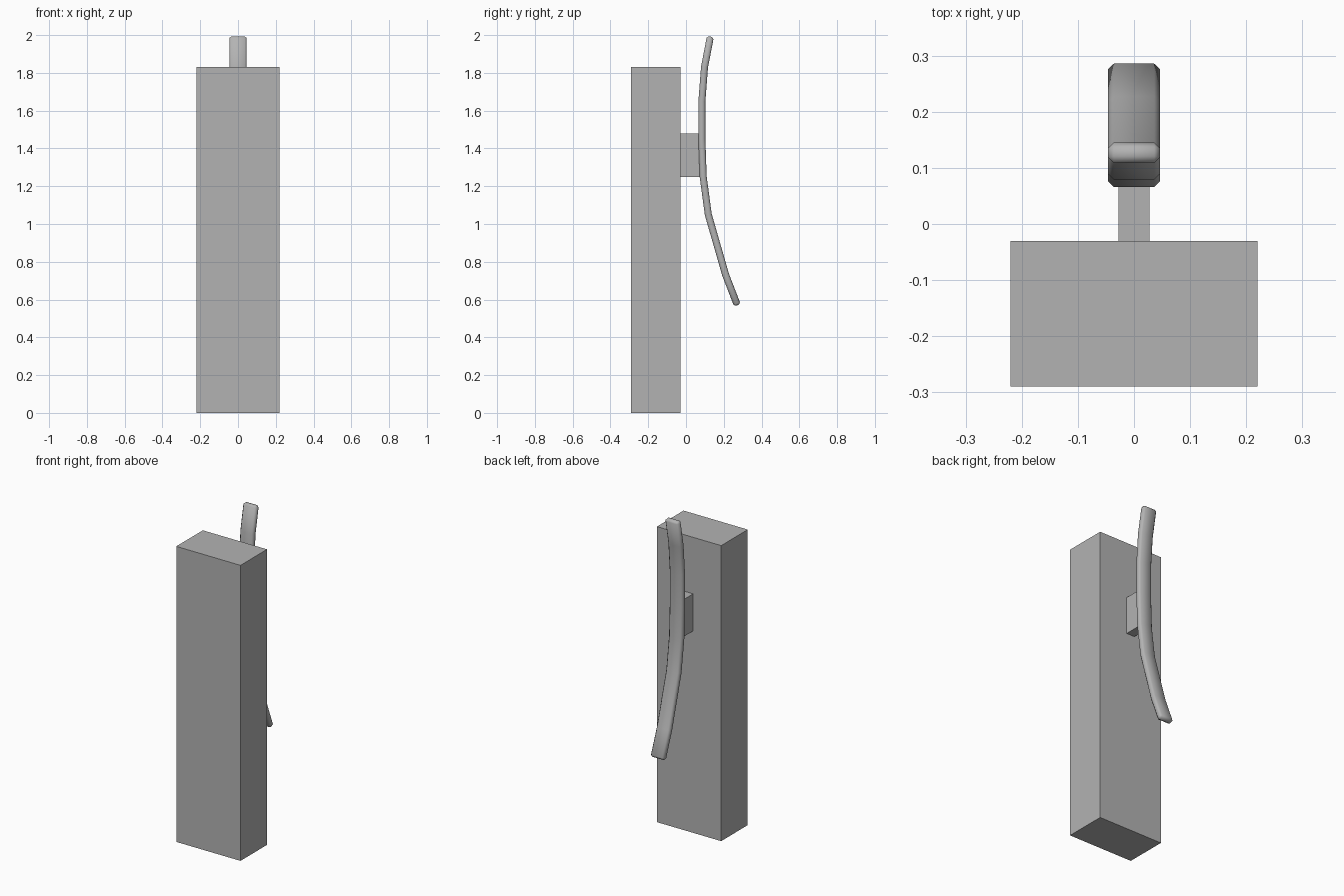
import bpy, bmesh
from mathutils import Vector

old = bpy.data.objects.get("Cube")
if old:
    bpy.data.objects.remove(old, do_unlink=True)

# Single grey material
grey = bpy.data.materials.new("plain grey")
grey.use_nodes = True
colour = (0.45, 0.45, 0.45, 1)
grey.diffuse_color = colour
grey.node_tree.nodes["Principled BSDF"].inputs["Base Color"].default_value = colour


def add_object(name, bm):
    bmesh.ops.recalc_face_normals(bm, faces=bm.faces)
    mesh = bpy.data.meshes.new(name)
    bm.to_mesh(mesh)
    bm.free()
    mesh.materials.append(grey)
    obj = bpy.data.objects.new(name, mesh)
    bpy.context.collection.objects.link(obj)
    return obj


def box(name, low, high):
    low, high = Vector(low), Vector(high)
    bm = bmesh.new()
    bmesh.ops.create_cube(bm, size=1)
    bmesh.ops.scale(bm, vec=high - low, verts=bm.verts)
    bmesh.ops.translate(bm, vec=(low + high) / 2, verts=bm.verts)
    return add_object(name, bm)


# Tall slab and the mounting block behind it
box("door_slab", (-0.22, -0.29, 0), (0.22, -0.03, 1.83))
box("mounting_block", (-0.028, -0.03, 1.25), (0.028, 0.08, 1.48))

# Curved handle: flat bar swept along a path in the side plane (y, z)
path = [Vector((0, y, z)) for y, z in (
    (0.129, 1.992), (0.098, 1.83), (0.084, 1.65), (0.084, 1.45),
    (0.091, 1.25), (0.118, 1.05), (0.21, 0.73), (0.272, 0.57))]
half_width, half_thick = 0.046, 0.0185
bm = bmesh.new()
rings = []
for i, point in enumerate(path):
    along = (path[min(i + 1, len(path) - 1)] - path[max(i - 1, 0)]).normalized()
    out = Vector((0, -along.z, along.y)) * half_thick
    side = Vector((half_width, 0, 0))
    rings.append([bm.verts.new(point + side * a + out * b)
                  for a, b in ((-1, -1), (1, -1), (1, 1), (-1, 1))])
for r, s in zip(rings, rings[1:]):
    for k in range(4):
        n = (k + 1) % 4
        bm.faces.new((r[k], r[n], s[n], s[k]))
bm.faces.new(rings[0])
bm.faces.new(rings[-1])
handle = add_object("curved_handle", bm)

# Chamfer the long edges and ends, then smooth the bend
bevel = handle.modifiers.new("chamfer", "BEVEL")
bevel.width = 0.01
bevel.segments = 1
bevel.limit_method = "ANGLE"
bevel.angle_limit = 0.9
bpy.ops.object.select_all(action="DESELECT")
bpy.context.view_layer.objects.active = handle
handle.select_set(True)
bpy.ops.object.modifier_apply(modifier=bevel.name)
bpy.ops.object.shade_smooth_by_angle(angle=0.9)
